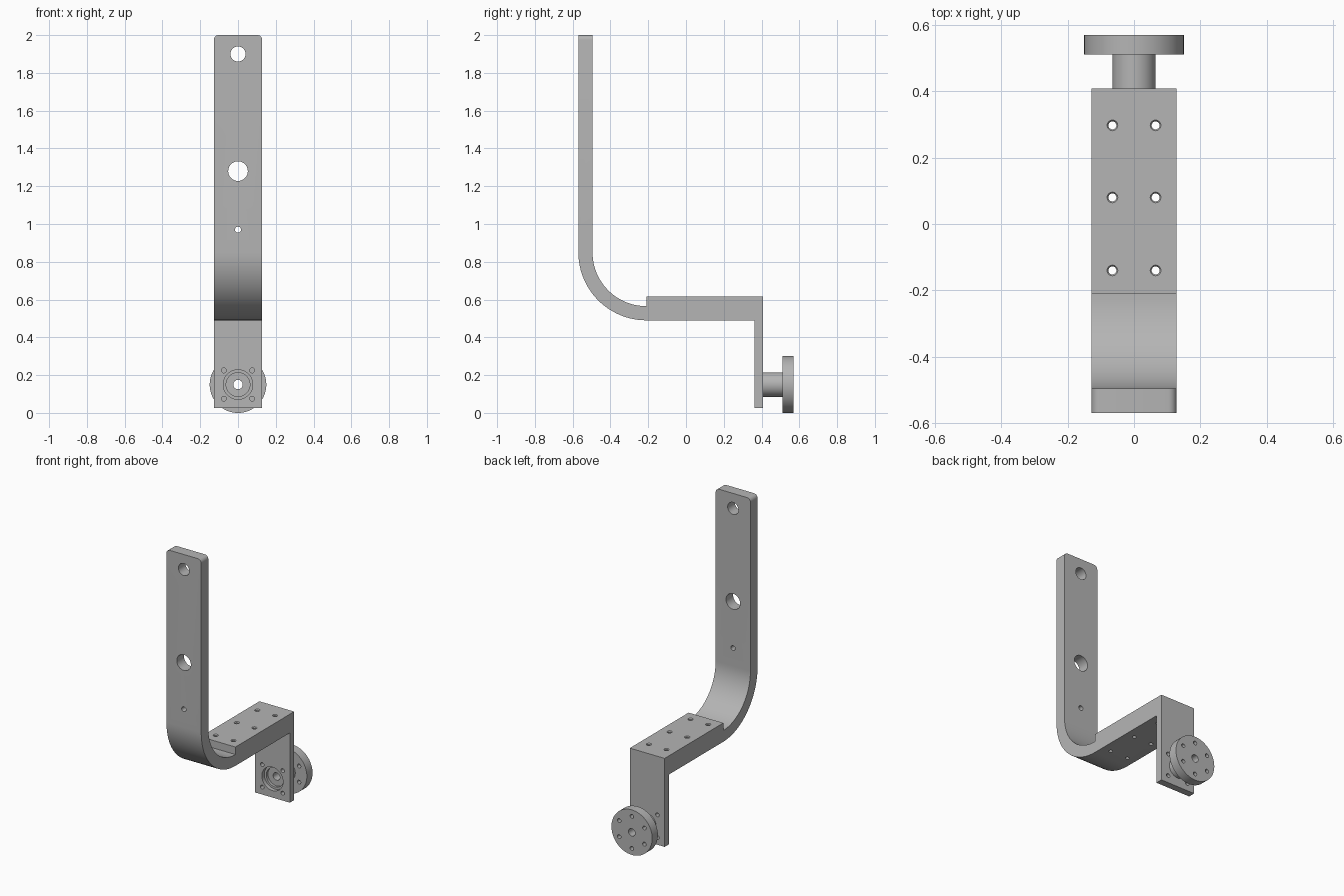
import bpy, bmesh
from math import sin, cos, pi, radians
from mathutils import Vector

if "Cube" in bpy.data.objects:
    bpy.data.objects.remove(bpy.data.objects["Cube"])

metal = bpy.data.materials.new("grey_metal")
metal.use_nodes = True
GREY = (0.46, 0.46, 0.46, 1)
metal.diffuse_color = GREY
metal.node_tree.nodes["Principled BSDF"].inputs["Base Color"].default_value = GREY

HALF = 0.128          # half width of the bracket
AXIS_Z = 0.15         # height of the hub axis


def finish(name, bm):
    bmesh.ops.recalc_face_normals(bm, faces=bm.faces)
    mesh = bpy.data.meshes.new(name)
    bm.to_mesh(mesh)
    bm.free()
    mesh.materials.append(metal)
    obj = bpy.data.objects.new(name, mesh)
    bpy.context.collection.objects.link(obj)
    return obj


def lathe(name, origin, axis, profile, sides=32):
    """Closed solid turned around an axis from (distance, radius) pairs."""
    bm = bmesh.new()
    turn = Vector(axis).to_track_quat('Z', 'Y')
    rings = [[bm.verts.new(Vector(origin) + turn @ Vector(
        (r * cos(2 * pi * i / sides), r * sin(2 * pi * i / sides), d)))
        for i in range(sides)] for d, r in profile]
    for a, b in zip(rings, rings[1:]):
        for i in range(sides):
            j = (i + 1) % sides
            bm.faces.new((a[i], a[j], b[j], b[i]))
    bm.faces.new(rings[0])
    bm.faces.new(rings[-1])
    return finish(name, bm)


def activate(obj):
    bpy.ops.object.select_all(action='DESELECT')
    bpy.context.view_layer.objects.active = obj
    obj.select_set(True)


def drill(obj, cutters):
    activate(obj)
    for c in cutters:
        mod = obj.modifiers.new("hole", 'BOOLEAN')
        mod.operation = 'DIFFERENCE'
        mod.solver = 'EXACT'
        mod.object = c
        bpy.ops.object.modifier_apply(modifier=mod.name)
        bpy.data.objects.remove(c)
    bpy.ops.object.shade_smooth_by_angle(angle=radians(30))


def y_hole(x, y, z, depth, r, sides=24):
    return lathe("cutter", (x, y, z), (0, 1, 0), [(0, r), (depth, r)], sides)


# Bracket: side profile with bent strap, thick block and hanging plate
def bend(radius, steps=24):
    return [(-0.21 - radius * cos(i / steps * pi / 2),
             0.85 - radius * sin(i / steps * pi / 2)) for i in range(steps + 1)]


profile = [(-0.57, 2.0)] + bend(0.36)
profile += [(0.362, 0.49), (0.362, 0.026), (0.408, 0.026), (0.408, 0.615), (-0.21, 0.615)]
profile += bend(0.285)[::-1] + [(-0.495, 2.0)]
bm = bmesh.new()
face = bm.faces.new([bm.verts.new((-HALF, y, z)) for y, z in profile])
out = bmesh.ops.extrude_face_region(bm, geom=[face])
bmesh.ops.translate(bm, vec=(2 * HALF, 0, 0),
                    verts=[v for v in out["geom"] if isinstance(v, bmesh.types.BMVert)])
# Rounded top corners of the strap
corners = [e for e in bm.edges if all(v.co.z > 1.99 for v in e.verts)
           and abs(e.verts[0].co.x - e.verts[1].co.x) < 0.01]
bmesh.ops.bevel(bm, geom=corners, offset=0.025, segments=6, profile=0.5, affect='EDGES')
bracket = finish("bent_bracket", bm)

# Strap holes
holes = [y_hole(0, -0.65, z, 0.25, r, 32)
         for z, r in ((1.9, 0.04), (1.28, 0.052), (0.97, 0.016))]
# Block holes with a small chamfer
for x in (-0.065, 0.065):
    for y in (-0.14, 0.08, 0.297):
        holes.append(lathe("cutter", (x, y, 0.45), (0, 0, 1),
                           [(0, 0.012), (0.159, 0.012), (0.169, 0.019)], 20))
# Plate screw holes and stepped bearing seat
for x in (-0.075, 0.075):
    for z in (-0.075, 0.075):
        holes.append(y_hole(x, 0.33, AXIS_Z + z, 0.12, 0.013, 20))
holes.append(lathe("cutter", (0, 0.33, AXIS_Z), (0, 1, 0),
                   [(0, 0.078), (0.058, 0.078), (0.058, 0.063), (0.1, 0.063)], 48))
drill(bracket, holes)

# Hub with round flange
hub = lathe("flanged_hub", (0, 0.405, AXIS_Z), (0, 1, 0),
            [(0, 0.065), (0.105, 0.065), (0.105, 0.15), (0.165, 0.15)], 64)
holes = [y_hole(0, 0.35, AXIS_Z, 0.3, 0.025)]
for i in range(6):
    a = pi / 2 + i * pi / 3
    holes.append(y_hole(0.107 * cos(a), 0.48, AXIS_Z + 0.107 * sin(a), 0.15, 0.013, 20))
drill(hub, holes)
